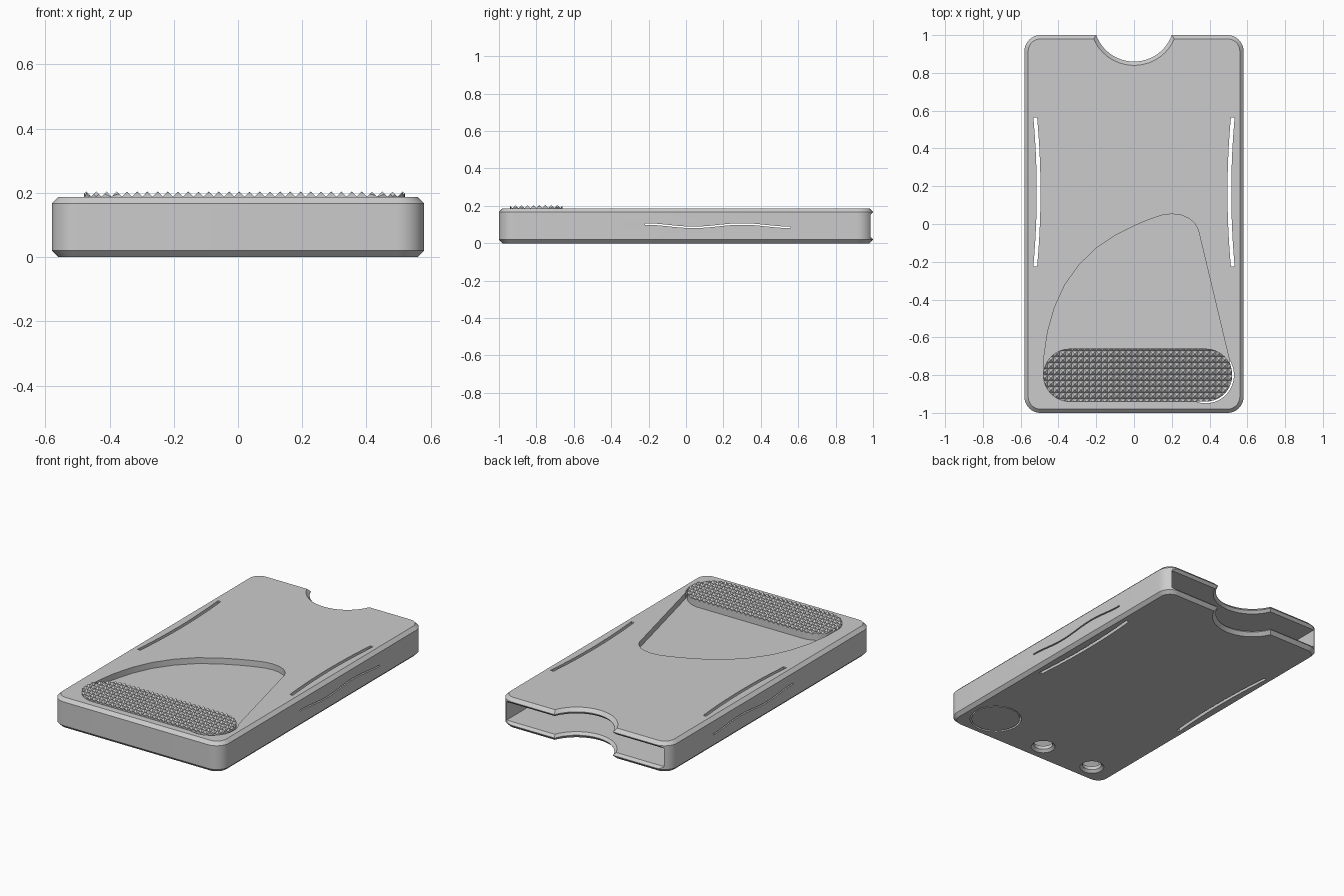
import bpy, bmesh
from math import sin, cos, radians, pi
from mathutils import Matrix

cube = bpy.data.objects.get("Cube")
if cube:
    bpy.data.objects.remove(cube)

grey = bpy.data.materials.new("plain grey")
grey.use_nodes = True
grey.diffuse_color = (0.6, 0.6, 0.6, 1)
grey.node_tree.nodes["Principled BSDF"].inputs["Base Color"].default_value = (0.6, 0.6, 0.6, 1)

TOP, WALL, CHAMFER = 0.187, 0.037, 0.02
CEIL = TOP - WALL
# Maps a flat outline (u, v) with height w to (w, u, v): outlines drawn side-on
SIDEWAYS = Matrix(((0, 0, 1, 0), (1, 0, 0, 0), (0, 1, 0, 0), (0, 0, 0, 1)))


def arc(cx, cy, r, a0, a1, n):
    return [(cx + r * cos(radians(a0 + (a1 - a0) * i / n)),
             cy + r * sin(radians(a0 + (a1 - a0) * i / n))) for i in range(n + 1)]


def circle(cx, cy, r, n=64):
    return arc(cx, cy, r, 0, 360, n)[:-1]


def rounded_rect(hx, hy, r):
    pts = []
    for sx, sy, a in ((1, 1, 0), (-1, 1, 90), (-1, -1, 180), (1, -1, 270)):
        pts += arc(sx * (hx - r), sy * (hy - r), r, a, a + 90, 12)
    return pts


def stadium(x0, x1, y, r):
    return arc(x0, y, r, 90, 270, 24) + arc(x1, y, r, -90, 90, 24)


def ribbon(path, width):
    """Strip of even width along a path running mainly in its second axis."""
    h = width / 2
    return [(a + h, b) for a, b in path] + [(a - h, b) for a, b in reversed(path)]


def finish(name, bm):
    bmesh.ops.recalc_face_normals(bm, faces=bm.faces)
    mesh = bpy.data.meshes.new(name)
    bm.to_mesh(mesh)
    bm.free()
    mesh.materials.append(grey)
    obj = bpy.data.objects.new(name, mesh)
    bpy.context.collection.objects.link(obj)
    return obj


def loft(name, layers, matrix=None):
    """Closed solid through a stack of (height, outline) layers."""
    bm = bmesh.new()
    rings = [[bm.verts.new((x, y, z)) for x, y in pts] for z, pts in layers]
    n = len(rings[0])
    for low, high in zip(rings, rings[1:]):
        for i in range(n):
            j = (i + 1) % n
            bm.faces.new((low[i], low[j], high[j], high[i]))
    bm.faces.new(rings[0])
    bm.faces.new(rings[-1])
    if matrix:
        bm.transform(matrix)
    return finish(name, bm)


def boolean(target, tool, operation="DIFFERENCE"):
    mod = target.modifiers.new("cut", "BOOLEAN")
    mod.operation, mod.solver, mod.object = operation, "EXACT", tool
    bpy.context.view_layer.objects.active = target
    bpy.ops.object.modifier_apply(modifier=mod.name)
    bpy.data.objects.remove(tool)


def smooth(obj):
    bpy.ops.object.select_all(action="DESELECT")
    obj.select_set(True)
    bpy.context.view_layer.objects.active = obj
    bpy.ops.object.shade_smooth_by_angle(angle=radians(25))


# Case: rounded box with chamfered top and bottom
def case_outline(d):
    return rounded_rect(0.58 - d, 1 - d, 0.085 - d)


case = loft("card_case", [(0, case_outline(CHAMFER)), (CHAMFER, case_outline(0)),
                          (TOP - CHAMFER, case_outline(0)), (TOP, case_outline(CHAMFER))])

# Card pocket, open at the back with a flared mouth
pocket = [(-0.96, WALL), (0.985, WALL), (1.01, WALL - 0.025),
          (1.01, CEIL + 0.025), (0.985, CEIL), (-0.96, CEIL)]
boolean(case, loft("pocket_cutter", [(-0.54, pocket), (0.54, pocket)], SIDEWAYS))

# Thumb notch, chamfered on both faces of each plate
levels = [(-0.01, 0.03), (0.02, 0), (0.022, 0), (WALL, 0.015)]
levels += [(TOP - z, d) for z, d in reversed(levels)]
boolean(case, loft("notch_cutter", [(z, circle(0, 1.073, 0.213 + d, 96)) for z, d in levels]))

# Bowed slots near both long edges, through both plates
ts = [i / 12 - 1 for i in range(25)]
for side in (-1, 1):
    slot = ribbon([(side * (0.505 + 0.018 * t * t), 0.17 + 0.395 * t) for t in ts], 0.02)
    boolean(case, loft("slot_cutter", [(-0.1, slot), (0.3, slot)]))

# Thin wavy slits through the side walls
wave = [(0.17 + 0.39 * t, 0.094 + 0.009 * cos(1.5 * pi * (t + 1))) for t in ts]
slit = [(y, z + 0.004) for y, z in wave] + [(y, z - 0.004) for y, z in reversed(wave)]
for x in (-0.56, 0.56):
    boolean(case, loft("slit_cutter", [(x - 0.04, slit), (x + 0.04, slit)], SIDEWAYS))

# Fan-shaped window for the swinging lever
PIVOT, GRIP_LEFT, GRIP_Y, GRIP_R = 0.38, -0.34, -0.8, 0.14
fan = arc(GRIP_LEFT, GRIP_Y, GRIP_R, 180, 270, 12)
fan += arc(PIVOT, GRIP_Y, GRIP_R, -90, 15, 16)
fan += [(0.34, -0.03), (0.32, 0.005), (0.29, 0.03), (0.25, 0.047), (0.2, 0.053), (0.15, 0.047),
        (0.08, 0.024), (0, -0.01), (-0.1, -0.06), (-0.2, -0.128), (-0.29, -0.215),
        (-0.365, -0.32), (-0.42, -0.44), (-0.457, -0.57), (-0.475, -0.69)]
boolean(case, loft("window_cutter", [(CEIL - 0.02, fan), (0.3, fan)]))

# Pivot hole right through, and two countersunk holes underneath
hole = circle(PIVOT, GRIP_Y, 0.149)
boolean(case, loft("pivot_cutter", [(-0.1, hole), (0.3, hole)]))
for x in (-0.04, -0.41):
    boolean(case, loft("hole_cutter", [(z, circle(x, -0.87, r, 40)) for z, r in
                                       ((-0.01, 0.08), (0.015, 0.055), (0.06, 0.055))]))
smooth(case)

# Lever: plate under the window, pivot post and raised grip pad
plate = loft("lever_plate", [(CEIL - 0.03, fan), (CEIL, fan)])
disc = circle(PIVOT, GRIP_Y, GRIP_R)
post = loft("pivot_post", [(0.002, disc), (CEIL, disc)])
pad_outline = stadium(GRIP_LEFT, PIVOT, GRIP_Y, GRIP_R)
pad = loft("grip_pad", [(CEIL - 0.01, pad_outline), (TOP, pad_outline)])
for part in (plate, post, pad):
    smooth(part)

# Knurling: a sheet of small pyramids trimmed to the pad outline
PITCH, COLS, ROWS = 0.0318, 34, 10
bm = bmesh.new()
bmesh.ops.create_grid(bm, x_segments=COLS, y_segments=ROWS, size=0.5)
bmesh.ops.scale(bm, verts=bm.verts, vec=(PITCH * COLS, PITCH * ROWS, 1))
bmesh.ops.translate(bm, verts=bm.verts, vec=((GRIP_LEFT + PIVOT) / 2, GRIP_Y, TOP - 0.012))
out = bmesh.ops.extrude_face_region(bm, geom=bm.faces[:], use_keep_orig=True)["geom"]
bmesh.ops.translate(bm, verts=[g for g in out if isinstance(g, bmesh.types.BMVert)],
                    vec=(0, 0, 0.013))
bmesh.ops.recalc_face_normals(bm, faces=bm.faces)
upper = [f for f in bm.faces if f.normal.z > 0.5]
peaks = bmesh.ops.poke(bm, faces=upper)["verts"]
bmesh.ops.translate(bm, verts=peaks, vec=(0, 0, 0.016))
knurl = finish("grip_knurling", bm)
boolean(knurl, loft("knurl_trim", [(0.1, pad_outline), (0.3, pad_outline)]), "INTERSECT")
